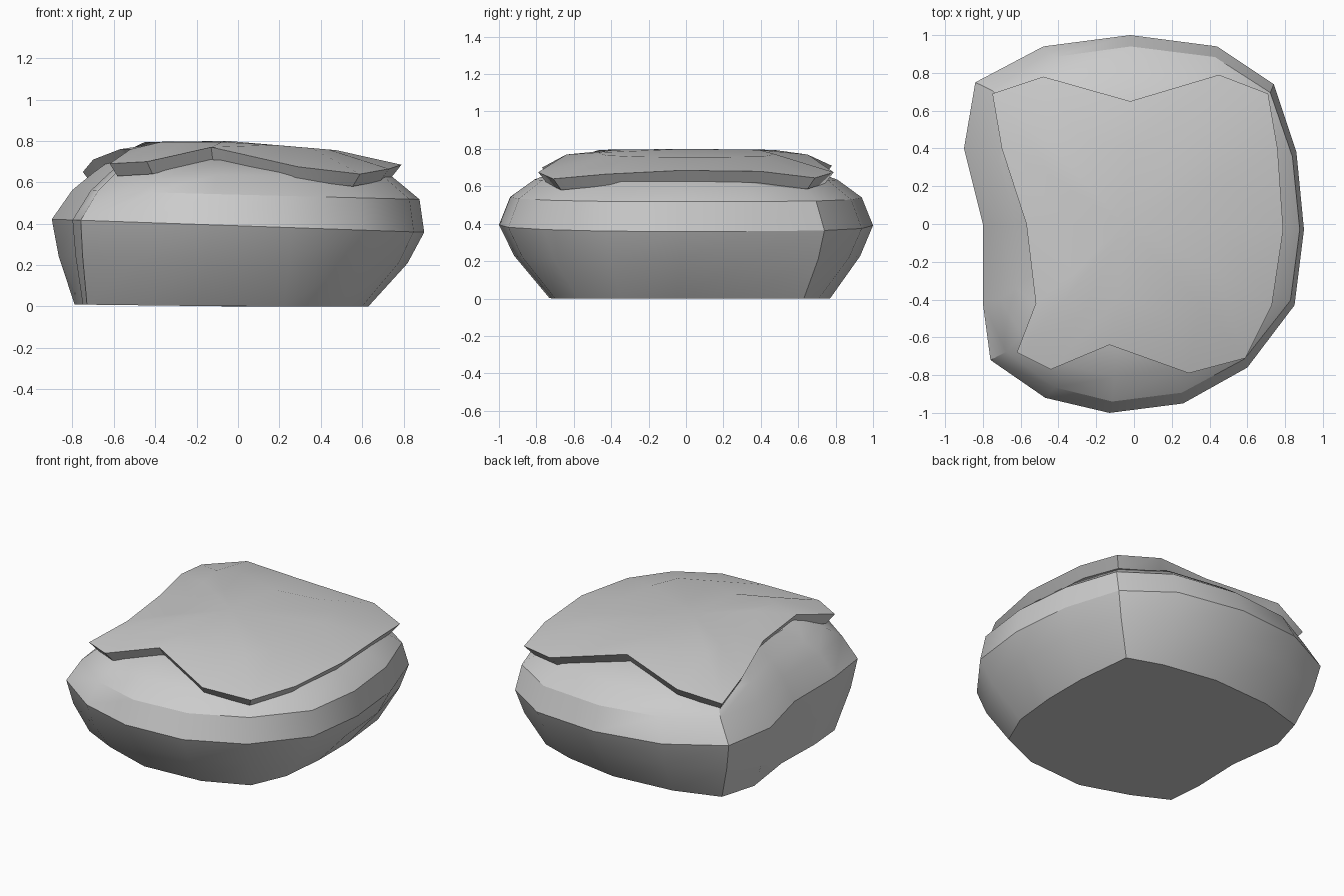
import bpy, bmesh, math
from mathutils import Vector

default = bpy.data.objects.get("Cube")
if default:
    bpy.data.objects.remove(default, do_unlink=True)

stone = bpy.data.materials.new("stone_grey")
stone.use_nodes = True
grey = (0.6, 0.6, 0.6, 1)
stone.diffuse_color = grey
stone.node_tree.nodes["Principled BSDF"].inputs["Base Color"].default_value = grey
stone.node_tree.nodes["Principled BSDF"].inputs["Roughness"].default_value = 0.9


def loft(name, rings, sharp_angle, top=None):
    """Skin stacked rings, cap the bottom and close the top with a fan."""
    bm = bmesh.new()
    loops = [[bm.verts.new(p) for p in ring] for ring in rings]
    count = len(loops[0])
    for low, high in zip(loops, loops[1:]):
        for i in range(count):
            j = (i + 1) % count
            bm.faces.new((low[i], low[j], high[j], high[i]))
    bm.faces.new(reversed(loops[0]))
    peak = bm.verts.new(top)
    for i in range(count):
        bm.faces.new((loops[-1][i], loops[-1][(i + 1) % count], peak))
    bmesh.ops.recalc_face_normals(bm, faces=bm.faces)
    mesh = bpy.data.meshes.new(name)
    bm.to_mesh(mesh)
    bm.free()
    mesh.materials.append(stone)
    mesh.shade_smooth()
    mesh.set_sharp_from_angle(angle=math.radians(sharp_angle))
    obj = bpy.data.objects.new(name, mesh)
    bpy.context.collection.objects.link(obj)
    return obj


# Widest outline of the boulder and its smaller footprint, counter-clockwise
girth = [(.9, -.03), (.86, .38), (.74, .74), (.44, .94), (-.02, 1), (-.48, .94),
         (-.84, .75), (-.9, .4), (-.8, 0), (-.8, -.42), (-.76, -.72),
         (-.47, -.92), (-.13, -1), (.26, -.95), (.6, -.76), (.85, -.43)]
foot = [(.63, -.05), (.63, .25), (.59, .63), (.36, .71), (0, .77), (-.42, .74),
        (-.72, .65), (-.79, .41), (-.74, .05), (-.75, -.28), (-.73, -.52),
        (-.5, -.63), (-.18, -.73), (.22, -.7), (.5, -.58), (.6, -.35)]


def shrink(scale_right, scale_left, scale_y, height, tilt):
    return [Vector((x * (scale_right if x > 0 else scale_left), y * scale_y,
                    height - tilt * x)) for x, y in girth]


base = [Vector((x, y, max(0, -.012 * x))) for x, y in foot]
wide = shrink(1, 1, 1, .39, .035)
belly = [b.lerp(w, .7) for b, w in zip(base, wide)]
for b, w in zip(belly, wide):
    b.z = w.z * .58
shoulder = shrink(.975, .89, .94, .54, .025)
slope = shrink(.83, .78, .81, .635, .01)
crown = shrink(.6, .66, .62, .705, .02)
loft("boulder_body", [base, belly, wide, shoulder, slope, crown], 30, (0, 0, .74))

# Overhanging slab on top with a wavy outline
rim = [(.79, -.03, .685), (.76, .4, .68), (.71, .69, .645), (.45, .79, .675),
       (-.02, .65, .77), (-.48, .78, .71), (-.75, .69, .65), (-.7, .4, .71),
       (-.57, 0, .76), (-.52, -.42, .76), (-.62, -.68, .69), (-.44, -.77, .7),
       (-.13, -.64, .77), (.29, -.79, .675), (.59, -.71, .64), (.73, -.43, .665)]
edge = [Vector(p) for p in rim]
under = [Vector((p.x * .94, p.y * .94, p.z - .06)) for p in edge]
inner = [Vector((p.x * .6, p.y * .6, .795 - max(0, p.x) * .05)) for p in edge]
loft("top_slab", [under, edge, inner], 40, (-.05, 0, .8))
